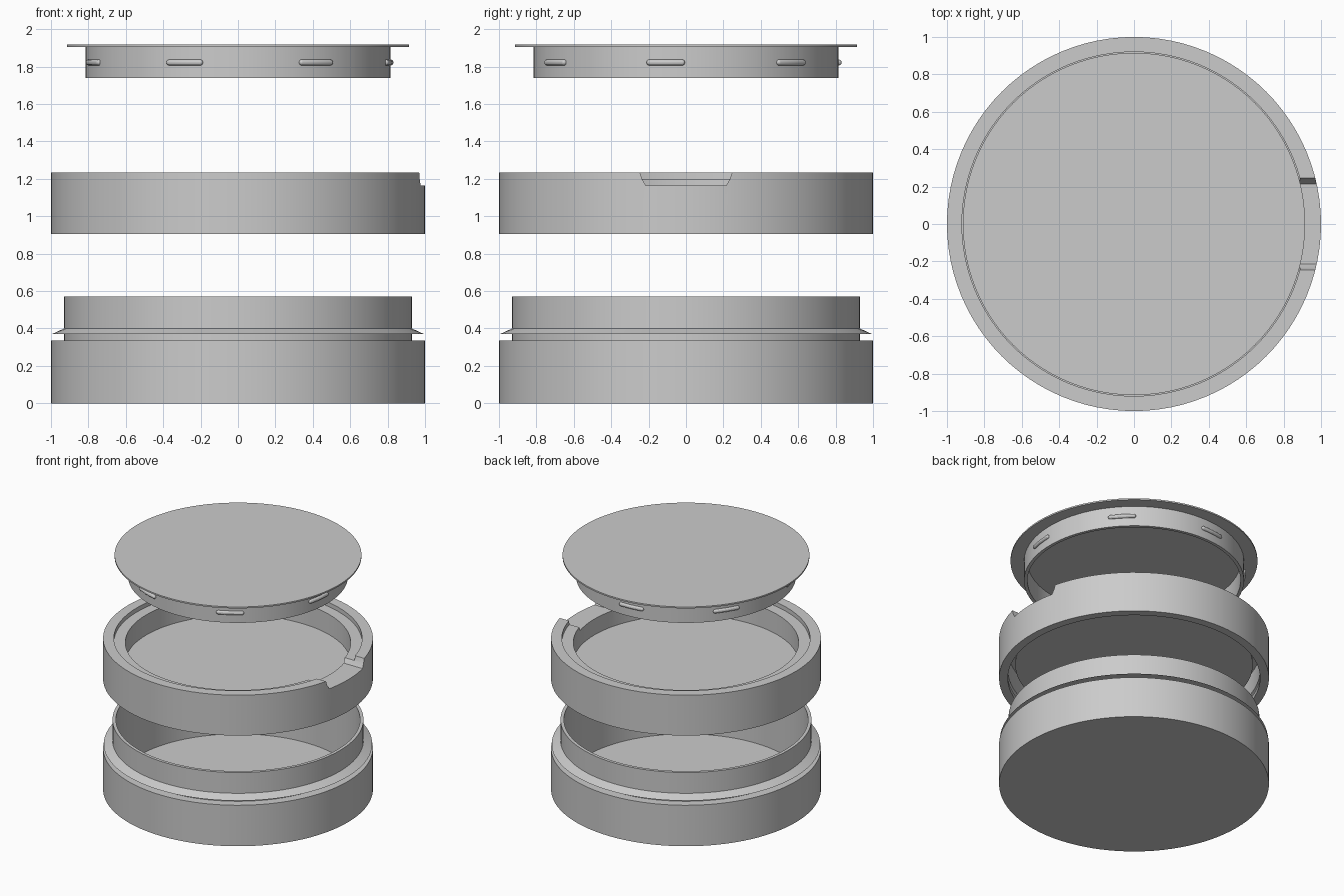
import bpy, bmesh, math
from mathutils import Vector

if "Cube" in bpy.data.objects:
    bpy.data.objects.remove(bpy.data.objects["Cube"])

SEG = 96


def finish(name, bm, hidden=False):
    bmesh.ops.recalc_face_normals(bm, faces=bm.faces)
    me = bpy.data.meshes.new(name)
    bm.to_mesh(me)
    bm.free()
    ob = bpy.data.objects.new(name, me)
    bpy.context.collection.objects.link(ob)
    ob.hide_render = hidden
    return ob


def smooth(ob):
    bpy.ops.object.select_all(action='DESELECT')
    bpy.context.view_layer.objects.active = ob
    ob.select_set(True)
    bpy.ops.object.shade_smooth_by_angle(angle=math.radians(25))


def lathe(name, profile):
    """Revolve an (r, z) outline whose ends lie on the axis."""
    bm = bmesh.new()
    rings = []
    for r, z in profile:
        if r == 0:
            rings.append([bm.verts.new((0, 0, z))] * SEG)
        else:
            rings.append([bm.verts.new((r * math.cos(2 * math.pi * i / SEG),
                                        r * math.sin(2 * math.pi * i / SEG), z))
                          for i in range(SEG)])
    for a, b in zip(rings, rings[1:]):
        for i in range(SEG):
            j = (i + 1) % SEG
            bm.faces.new(list(dict.fromkeys((a[i], a[j], b[j], b[i]))))
    return finish(name, bm)


def arc_bead(name, azimuth, half, radius, z, thick):
    """Round-ended rod following the lid skirt."""
    bm = bmesh.new()
    sides, rings = 12, []
    cap = thick / radius
    stations = [(-half + cap * (1 - math.cos(t)), math.sin(t)) for t in (0.25, 0.7, 1.15, math.pi / 2)]
    stations += [(0, 1)] + [(-a, s) for a, s in reversed(stations)]
    for a, s in stations:
        d = Vector((math.cos(azimuth + a), math.sin(azimuth + a), 0))
        rings.append([bm.verts.new(d * (radius + thick * s * math.cos(2 * math.pi * k / sides))
                                   + Vector((0, 0, z + thick * s * math.sin(2 * math.pi * k / sides))))
                      for k in range(sides)])
    for a, b in zip(rings, rings[1:]):
        for k in range(sides):
            m = (k + 1) % sides
            bm.faces.new((a[k], a[m], b[m], b[k]))
    bm.faces.new(rings[0])
    bm.faces.new(rings[-1])
    smooth(finish(name, bm))


# Lower container with neck and snap ridge
smooth(lathe("lower_container", [
    (0, 0), (1, 0), (1, .335), (.93, .335), (.93, .37), (.995, .37),
    (.93, .40), (.93, .57), (.905, .57), (.905, .03), (0, .03)]))

# Middle tray: lid seat on top, shallow cup, neck socket underneath
tray = lathe("middle_tray", [
    (0, 1.02), (.88, 1.02), (.88, 1.145), (.935, 1.145), (.935, .975),
    (.98, .945), (.935, .94), (.935, .905), (1, .905), (1, 1.235),
    (.92, 1.235), (.92, 1.2), (.835, 1.2), (.835, 1.035), (0, 1.035)])

# Thumb notch through the tray rim
bm = bmesh.new()
outline = [(-.215, 1.165), (.215, 1.165), (.236, 1.2), (.265, 1.3), (-.265, 1.3), (-.236, 1.2)]
face = bm.faces.new([bm.verts.new((.8, y, z)) for y, z in outline])
ext = bmesh.ops.extrude_face_region(bm, geom=[face])
bmesh.ops.translate(bm, vec=(.35, 0, 0),
                    verts=[v for v in ext["geom"] if isinstance(v, bmesh.types.BMVert)])
cutter = finish("notch_cutter", bm, hidden=True)
mod = tray.modifiers.new("thumb_notch", 'BOOLEAN')
mod.operation, mod.solver, mod.object = 'DIFFERENCE', 'EXACT', cutter
bpy.context.view_layer.objects.active = tray
bpy.ops.object.modifier_apply(modifier=mod.name)
bpy.data.objects.remove(cutter)
smooth(tray)

# Lid: thin disc with a hollow skirt
smooth(lathe("lid", [
    (0, 1.905), (.79, 1.905), (.79, 1.74), (.815, 1.74), (.815, 1.905),
    (.915, 1.905), (.915, 1.917), (0, 1.917)]))

# Seven snap beads around the skirt
for i in range(7):
    arc_bead(f"snap_bead_{i + 1}", math.radians(-7.7 + i * 360 / 7),
             math.radians(7.3), .816, 1.822, .016)
